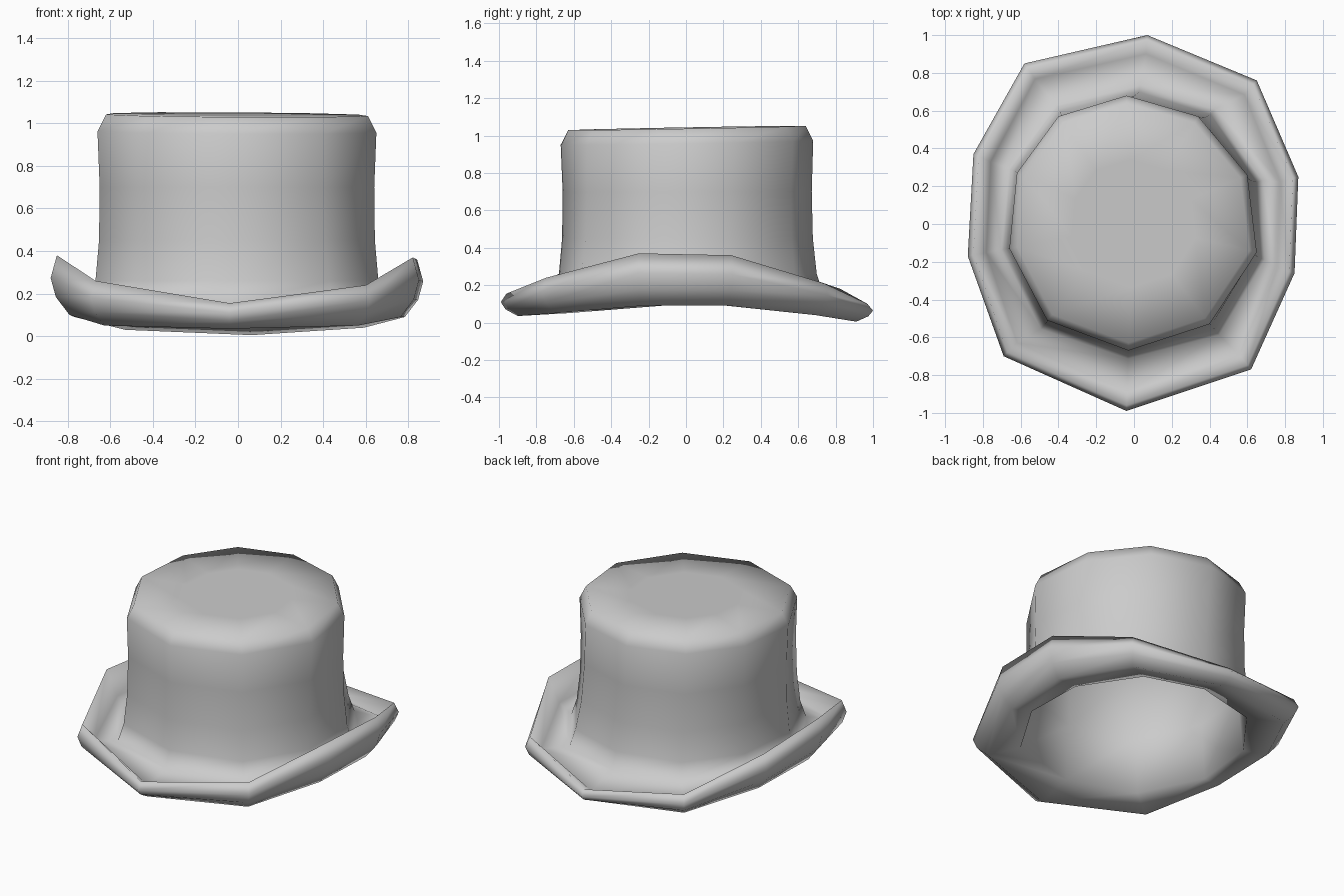
import bpy
import bmesh
from mathutils import Vector

if "Cube" in bpy.data.objects:
    bpy.data.objects.remove(bpy.data.objects["Cube"], do_unlink=True)

# One material for the felt
felt = bpy.data.materials.new("grey_felt")
felt.use_nodes = True
GREY = (0.6, 0.6, 0.6, 1)
felt.diffuse_color = GREY
felt.node_tree.nodes["Principled BSDF"].inputs["Base Color"].default_value = GREY

# Ten uneven columns around the hat, running clockwise from the back
brim_outline = [(.07, 1), (.65, .76), (.87, .25), (.85, -.26), (.62, -.77),
                (-.04, -.99), (-.69, -.7), (-.88, -.17), (-.85, .37), (-.58, .85)]
rim_height = [.1, .21, .36, .37, .24, .155, .26, .38, .34, .18]
underside = [.005, .04, .09, .09, .05, .035, .05, .1, .09, .03]
crown_outline = [(-.04, .68), (.34, .57), (.6, .26), (.65, -.15), (.4, -.53),
                 (-.03, -.67), (-.46, -.51), (-.66, -.13), (-.62, .27), (-.4, .57)]
base_outline = [(.03, .7), (.41, .58), (.65, .22), (.66, -.18), (.43, -.56),
                (-.03, -.68), (-.47, -.53), (-.67, -.13), (-.63, .28), (-.39, .6)]


def at(point, z):
    return Vector((point[0], point[1], z))


def crown_ring(scale, z, twist=0, tilt=0):
    """Horizontal section of the crown; twist blends it toward the base outline."""
    ring = []
    for top, base in zip(crown_outline, base_outline):
        p = Vector(top).lerp(Vector(base), twist) * scale
        ring.append(at(p, z + tilt * (p.y - p.x / 3)))
    return ring


def brim_ring(inset, rise):
    """Loop along the brim edge, inset inward and placed between underside and rim."""
    ring = []
    for point, top, low in zip(brim_outline, rim_height, underside):
        p = Vector(point)
        p -= p.normalized() * inset
        ring.append(at(p, low + (top - low) * rise))
    return ring


def valley_ring():
    """Gutter where the brim turns upward."""
    ring = []
    for point, top, low in zip(brim_outline, rim_height, underside):
        p = Vector(point)
        ring.append(at(p - p.normalized() * .1, low + .03 + (top - low) * .3))
    return ring


rings = [
    # flat top, rounded shoulder and slightly waisted wall
    crown_ring(.5, 1.04, tilt=.018),
    crown_ring(.94, 1.04, tilt=.018),
    crown_ring(1, .96, tilt=.015),
    crown_ring(.98, .7, twist=.3),
    crown_ring(.98, .45, twist=.6),
    crown_ring(1, .26, twist=.95),
    # flare, gutter and turned-up rim
    crown_ring(1.05, .15, twist=1),
    valley_ring(),
    brim_ring(.03, 1),
    brim_ring(0, .62),
    brim_ring(.025, .3),
    brim_ring(.09, 0),
    # head opening and lining
    crown_ring(.99, .09, twist=1),
    crown_ring(.95, .45, twist=.6),
    crown_ring(.95, .92),
    crown_ring(.5, .98),
]

bm = bmesh.new()
loops = [[bm.verts.new(co) for co in ring] for ring in rings]
count = len(brim_outline)
for upper, lower in zip(loops, loops[1:]):
    for i in range(count):
        j = (i + 1) % count
        bm.faces.new((upper[i], upper[j], lower[j], lower[i]))
bm.faces.new(loops[0])
bm.faces.new(loops[-1])
bmesh.ops.recalc_face_normals(bm, faces=bm.faces)
for face in bm.faces:
    face.smooth = True

mesh = bpy.data.meshes.new("hat")
bm.to_mesh(mesh)
bm.free()
mesh.materials.append(felt)
hat = bpy.data.objects.new("hat", mesh)
bpy.context.collection.objects.link(hat)
